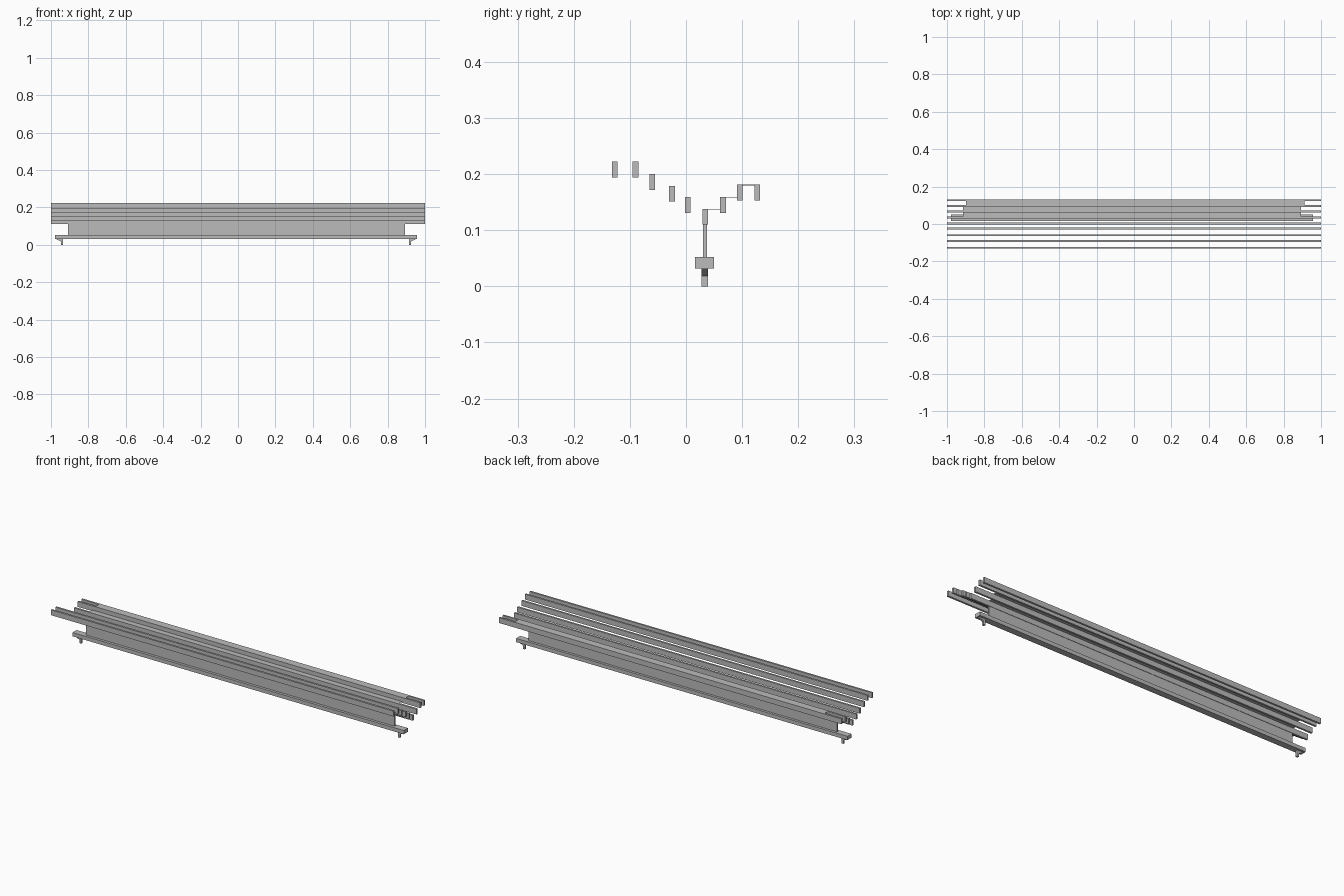
import bpy, bmesh

cube = bpy.data.objects.get("Cube")
if cube:
    bpy.data.objects.remove(cube, do_unlink=True)

grey = bpy.data.materials.new("plain_grey")
grey.use_nodes = True
grey.diffuse_color = (0.5, 0.5, 0.5, 1)
grey.node_tree.nodes["Principled BSDF"].inputs["Base Color"].default_value = (0.5, 0.5, 0.5, 1)


def extrude_profile(name, outline, y0, y1):
    """Extrude an x-z outline from y0 to y1."""
    bm = bmesh.new()
    face = bm.faces.new([bm.verts.new((x, y0, z)) for x, z in outline])
    grown = bmesh.ops.extrude_face_region(bm, geom=[face])["geom"]
    verts = [g for g in grown if isinstance(g, bmesh.types.BMVert)]
    bmesh.ops.translate(bm, verts=verts, vec=(0, y1 - y0, 0))
    bmesh.ops.recalc_face_normals(bm, faces=bm.faces)
    mesh = bpy.data.meshes.new(name)
    bm.to_mesh(mesh)
    bm.free()
    mesh.materials.append(grey)
    obj = bpy.data.objects.new(name, mesh)
    bpy.context.collection.objects.link(obj)
    return obj


def box(name, x0, x1, y0, y1, z0, z1):
    return extrude_profile(name, [(x0, z0), (x1, z0), (x1, z1), (x0, z1)], y0, y1)


# Long slats arranged in a V: centre y and top z
slats = [(-0.127, 0.222), (-0.090, 0.222), (-0.060, 0.200), (-0.025, 0.179),
         (0.003, 0.159), (0.034, 0.138), (0.066, 0.159), (0.096, 0.181), (0.127, 0.181)]
for i, (y, top) in enumerate(slats):
    box(f"slat_{i + 1}", -1, 1, y - 0.005, y + 0.005, top - 0.028, top)

# Thin sheets closing the gaps between the rear slats
for i, (x0, x1, y0, y1, z) in enumerate([(-0.914, 0.893, 0.034, 0.066, 0.138),
                                         (-0.914, 0.893, 0.066, 0.096, 0.159),
                                         (-0.898, 0.911, 0.096, 0.127, 0.181)]):
    box(f"rear_sheet_{i + 1}", x0, x1, y0, y1, z - 0.001, z)

# Upright web and base beam
box("upright_web", -0.909, 0.893, 0.030, 0.037, 0.05, 0.112)
box("base_beam", -0.978, 0.957, 0.016, 0.050, 0.032, 0.052)

# Feet with sloping braces that reach the beam ends
middle = -0.0105
for side, name in ((-1, "right_foot"), (1, "left_foot")):
    outline = [(0.925, 0), (0.936, 0), (0.936, 0.018), (0.962, 0.030),
               (0.962, 0.033), (0.925, 0.033)]
    extrude_profile(name, [(middle + side * x, z) for x, z in outline], 0.028, 0.039)
